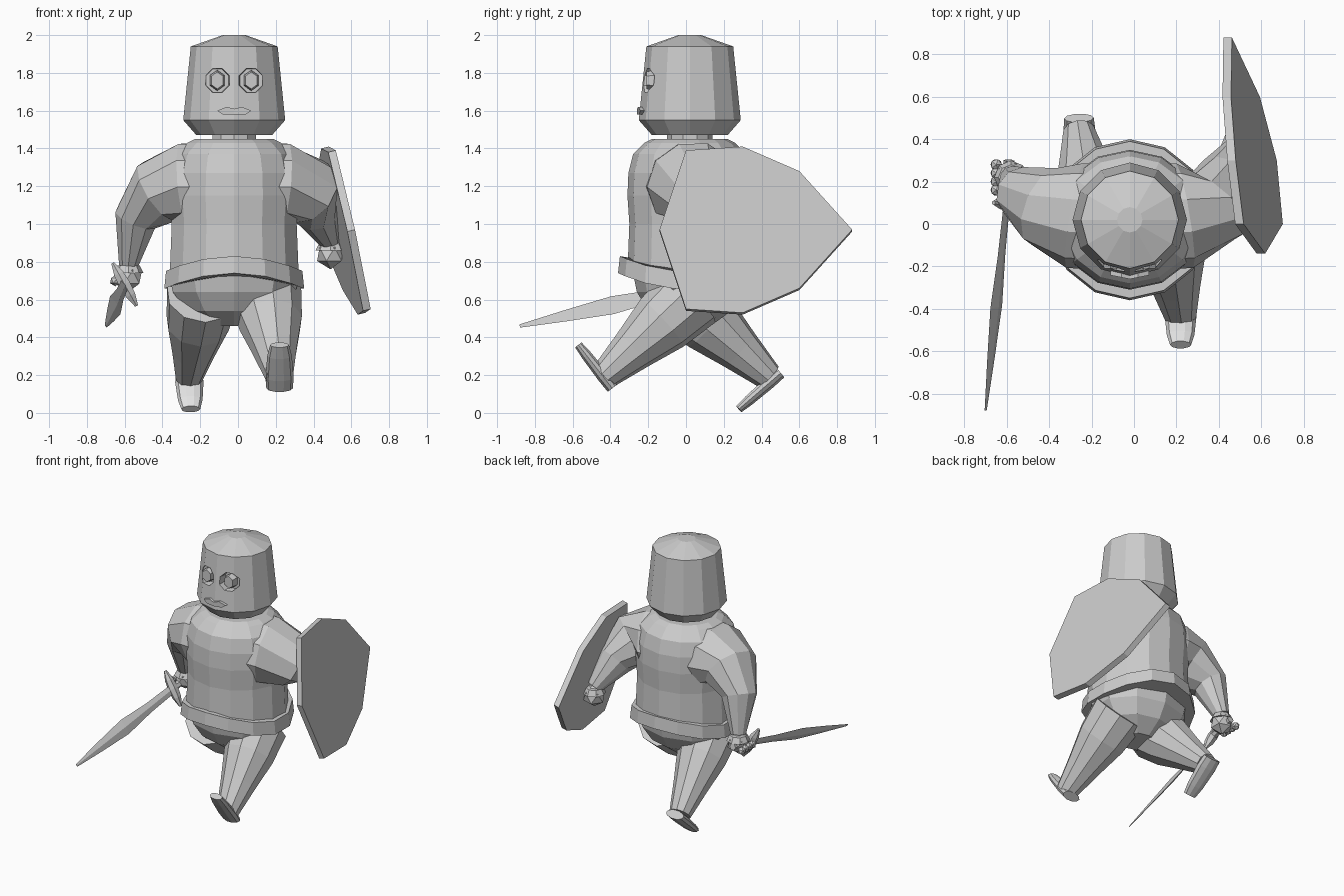
import bpy, bmesh, math
from mathutils import Vector

default_cube = bpy.data.objects.get("Cube")
if default_cube:
    bpy.data.objects.remove(default_cube)


def make_material(name, value):
    material = bpy.data.materials.new(name)
    material.use_nodes = True
    colour = (value, value, value, 1)
    material.diffuse_color = colour
    material.node_tree.nodes["Principled BSDF"].inputs["Base Color"].default_value = colour
    return material


plain_grey = make_material("plain grey", .6)
pale_grey = make_material("pale grey", .8)


def finish(name, bm):
    bmesh.ops.recalc_face_normals(bm, faces=bm.faces)
    mesh = bpy.data.meshes.new(name)
    bm.to_mesh(mesh)
    bm.free()
    mesh.materials.append(plain_grey)
    part = bpy.data.objects.new(name, mesh)
    bpy.context.collection.objects.link(part)
    return part


def tube(name, path, radii, sides=10, ref=(0, 1, 0), flat=1.0, turn=0.0):
    """Skin rings along a path; flat scales the size across the ref direction."""
    bm = bmesh.new()
    path = [Vector(point) for point in path]
    last = len(path) - 1
    rings = []
    for i, (point, radius) in enumerate(zip(path, radii)):
        along = (path[min(i + 1, last)] - path[max(i - 1, 0)]).normalized()
        wide = Vector(ref)
        wide = (wide - along * wide.dot(along)).normalized()
        across = along.cross(wide) * flat
        ring = []
        for k in range(sides):
            angle = turn + math.tau * k / sides
            offset = wide * math.cos(angle) + across * math.sin(angle)
            ring.append(bm.verts.new(point + offset * radius))
        rings.append(ring)
    for ring, following in zip(rings, rings[1:]):
        for k in range(sides):
            bm.faces.new((ring[k - 1], ring[k], following[k], following[k - 1]))
    bm.faces.new(rings[0])
    bm.faces.new(rings[-1])
    return finish(name, bm)


def straight(name, start, end, radii, **options):
    """Tube with evenly spaced rings between two points."""
    start, end = Vector(start), Vector(end)
    steps = len(radii) - 1
    path = [start.lerp(end, i / steps) for i in range(len(radii))]
    return tube(name, path, radii, **options)


def column(name, heights, radii, **options):
    """Upright tube on the axis of the body."""
    return tube(name, [(MIDDLE, -MIDDLE, z) for z in heights], radii, **options)


def plate(name, outline, offset):
    """Extrude a closed outline by an offset."""
    bm = bmesh.new()
    face = bm.faces.new([bm.verts.new(point) for point in outline])
    extruded = bmesh.ops.extrude_face_region(bm, geom=[face], use_keep_orig=True)["geom"]
    moved = [item for item in extruded if isinstance(item, bmesh.types.BMVert)]
    bmesh.ops.translate(bm, vec=offset, verts=moved)
    return finish(name, bm)


def ball(name, centre, radius):
    bm = bmesh.new()
    bmesh.ops.create_icosphere(bm, subdivisions=1, radius=radius)
    bmesh.ops.translate(bm, vec=centre, verts=bm.verts)
    return finish(name, bm)


MIDDLE = -.02
UP = Vector((0, 0, 1))

# Torso, neck and hips
column("torso", [.74, 1, 1.15, 1.27, 1.37, 1.43, 1.45], [.33, .32, .33, .325, .3, .24, .2],
       sides=14, flat=1.06)
column("neck", [1.4, 1.5], [.12, .12])
column("hips", [.74, .64, .54, .46], [.3, .28, .22, .11], flat=1.22)

# Belt, dipping at the sides
belt = column("belt", [.74, .83], [.38, .37], sides=14)
for vertex in belt.data.vertices:
    vertex.co.z -= .6 * (vertex.co.x - MIDDLE) ** 2

# Bucket shaped head
head = column("head", [1.47, 1.55, 1.94, 2], [.2, .27, .23, .06], sides=12)

# Carved eye sockets with eyeballs inside
for side, label in ((-1, "right"), (1, "left")):
    eye = Vector((MIDDLE + side * .09, -.2, 1.76))
    depth = Vector((0, .02, 0))
    cutter = straight("eye_cutter", eye - depth * 5, eye + depth * 2, [.075, .065],
                      sides=8, ref=UP, turn=math.pi / 8)
    socket = head.modifiers.new("socket", "BOOLEAN")
    socket.object = cutter
    socket.solver = "EXACT"
    bpy.context.view_layer.update()
    carved = head.evaluated_get(bpy.context.evaluated_depsgraph_get())
    head.data = bpy.data.meshes.new_from_object(carved)
    head.modifiers.clear()
    bpy.data.objects.remove(cutter)
    straight(label + "_eye", eye + depth * 3, eye - depth / 2, [.05, .055, .045],
             sides=6, ref=UP, flat=.8)

# Lips, following the front ridge of the head
upper = [(-.09, 0), (-.04, .02), (0, .01), (.04, .02), (.09, 0)]
lower = [(.06, -.02), (0, -.02), (-.06, -.02)]
plate("mouth", [(MIDDLE + x, abs(x) / 5 - .26, 1.6 + z) for x, z in upper + lower], (0, .05, 0))

# Arms, growing out of broad sloping shoulders
right_wrist = Vector((-.58, .22, .78))
left_wrist = Vector((.49, .37, .9))
elbows = {-1: (-.54, .15, 1.03), 1: (.42, .23, 1.06)}
for side, label, wrist in ((-1, "right", right_wrist), (1, "left", left_wrist)):
    shoulder = [(MIDDLE + side * x, y, z) for x, y, z in
                ((.1, .03, 1.2), (.26, .04, 1.2), (.4, .08, 1.17))]
    tube(label + "_arm", shoulder + [elbows[side], wrist], [.25, .25, .195, .125, .055], flat=.95)

# Hands with cuffs
for label, wrist in (("right", right_wrist), ("left", left_wrist)):
    palm = wrist - UP * .06
    ball(label + "_hand", palm, .08)
    straight(label + "_cuff", palm + UP * .02, wrist, [.08, .06], sides=8)

# Fingers curled around the sword grip
for k in range(4):
    knuckle = Vector((-.07, .04 * k - .06, -.08))
    ball("right_finger", right_wrist + knuckle, .03)

# Legs in mid stride, each the opposite of the other
for side, label in ((-1, "right"), (1, "left")):
    hip = (MIDDLE + side * .17, side * .03, .62)
    ankle = (MIDDLE + side * .24, -side * .44, .19)
    straight(label + "_leg", hip, ankle, [.19, .17, .12, .075], ref=UP)


def foot(name, heel, toe, instep):
    """Wedge shaped foot with a pale patch on the instep."""
    part = straight(name, heel, toe, [.07, .075, .07, .065, .05], ref=(1, 0, 0), flat=.45)
    part.data.materials.append(pale_grey)
    for face in part.data.polygons:
        if face.normal.dot(Vector(instep)) > .9:
            face.material_index = 1


foot("right_foot", (-.26, .5, .21), (-.25, .28, .02), (0, -.6, .8))
foot("left_foot", (.22, -.39, .13), (.22, -.57, .36), (0, .8, .6))

# Sword, its width leaning like the guard
lean = Vector((.5, 0, -.9)).normalized()
hilt = Vector((-.6, .1, .68))
straight("blade", hilt, (-.7, -.88, .46), [.03, .035, .055, .035, .01], sides=4, ref=lean, flat=.25)
straight("sword_grip", hilt, (-.59, .3, .72), [.025, .025], sides=6, ref=lean)
straight("sword_guard", hilt - lean * .13, hilt + lean * .13, [.01, .03, .035, .03, .01], sides=6)

# Shield, leaning and slightly curved
top_edge = [(0, .42), (.3, .44), (.6, .31)]
rim = [(-.14, 0)] + top_edge + [(.88, 0)] + [(y, -rise) for y, rise in reversed(top_edge)]
plate("shield", [(.61 - .08 * y - .1 * y * y - .22 * rise, y, .97 + rise) for y, rise in rim],
      (-.04, 0, -.01))
